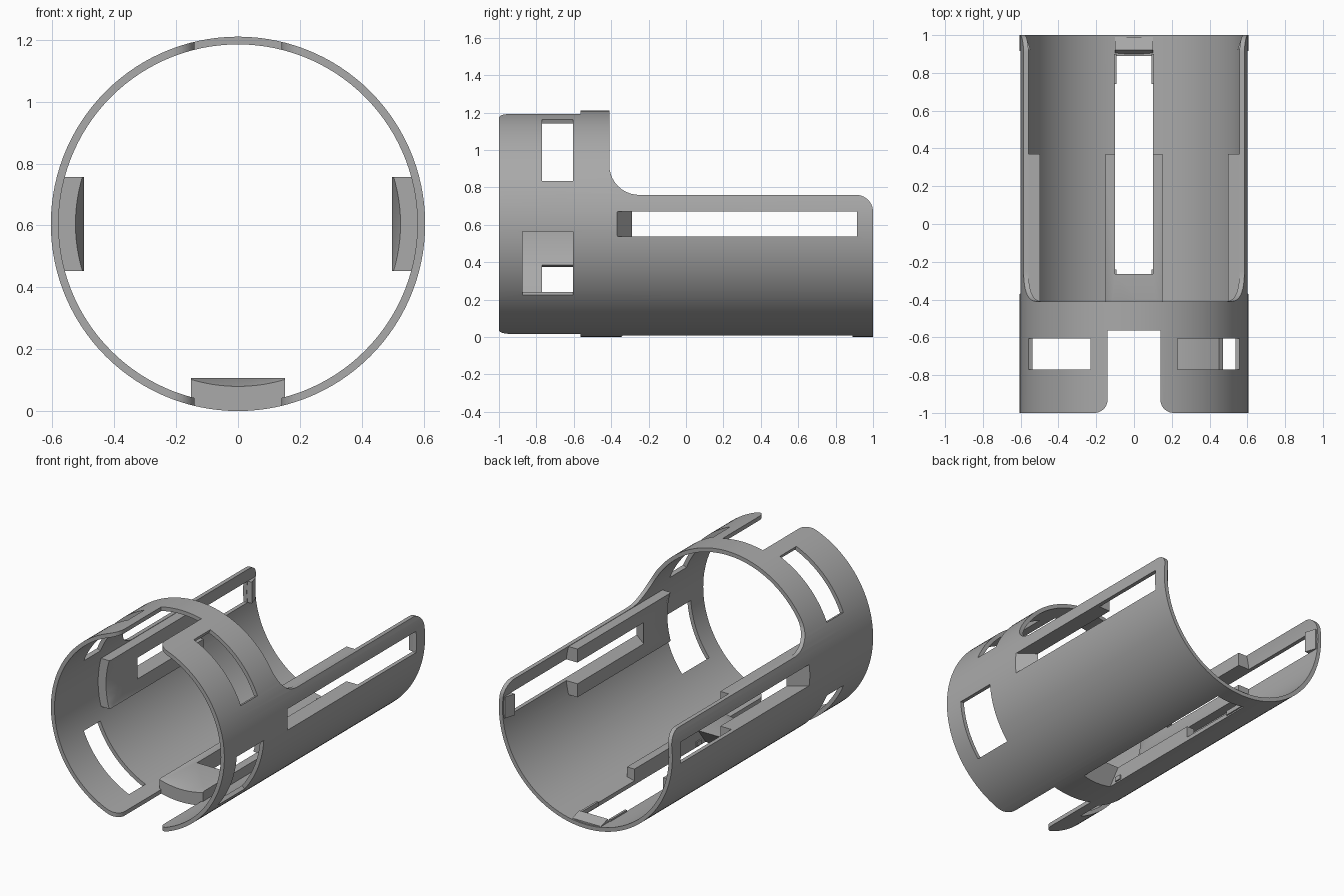
import bpy, bmesh
from math import sin, cos, pi, radians
from mathutils import Vector

if "Cube" in bpy.data.objects:
    bpy.data.objects.remove(bpy.data.objects["Cube"])

R, WALL = 0.605, 0.025
CENTRE = Vector((0, 0, R))

grey = bpy.data.materials.new("mid grey")
grey.use_nodes = True
grey.diffuse_color = (0.4, 0.4, 0.4, 1)
grey.node_tree.nodes["Principled BSDF"].inputs["Base Color"].default_value = (0.4, 0.4, 0.4, 1)


def prism(name, bottom, top):
    """Closed solid between two matching loops of points."""
    bm = bmesh.new()
    a = [bm.verts.new(p) for p in bottom]
    b = [bm.verts.new(p) for p in top]
    bm.faces.new(a)
    bm.faces.new(b[::-1])
    for i in range(len(a)):
        j = (i + 1) % len(a)
        bm.faces.new((a[i], b[i], b[j], a[j]))
    bmesh.ops.recalc_face_normals(bm, faces=bm.faces)
    mesh = bpy.data.meshes.new(name)
    bm.to_mesh(mesh)
    bm.free()
    mesh.materials.append(grey)
    ob = bpy.data.objects.new(name, mesh)
    bpy.context.collection.objects.link(ob)
    return ob


def cone(name, r0, r1, y0, y1, n=120):
    def ring(r, y):
        return [CENTRE + Vector((r * cos(2 * pi * i / n), y, r * sin(2 * pi * i / n)))
                for i in range(n)]
    return prism(name, ring(r0, y0), ring(r1, y1))


def sector(a0, a1, y0, y1):
    """Radial window cutter between two angles, in degrees from +x."""
    pts = [(r * cos(radians(a)), r * sin(radians(a)))
           for r, a in ((0.4, a0), (0.8, a0), (0.8, a1), (0.4, a1))]
    return prism("window_cutter", [(x, y0, R + z) for x, z in pts],
                 [(x, y1, R + z) for x, z in pts])


def radial(name, angle, profile, t0, t1):
    """Profile of (y, radius) points, extruded sideways on the wall at an angle."""
    c, s = cos(radians(angle)), sin(radians(angle))
    return prism(name, *[[CENTRE + Vector((r * c - t * s, y, r * s + t * c))
                          for y, r in profile] for t in (t0, t1)])


def boolean(ob, other, op="DIFFERENCE"):
    other.hide_render = True
    m = ob.modifiers.new("cut", "BOOLEAN")
    m.operation, m.solver, m.object = op, "EXACT", other
    bpy.context.view_layer.objects.active = ob
    bpy.ops.object.modifier_apply(modifier=m.name)
    bpy.data.objects.remove(other)


def arc(cx, cy, r, a0, a1, n=10):
    return [(cx + r * cos(radians(a0 + (a1 - a0) * i / n)),
             cy + r * sin(radians(a0 + (a1 - a0) * i / n))) for i in range(n + 1)]


# Tube wall
sleeve = cone("sleeve", R, R, -1, 1)
boolean(sleeve, cone("bore", R - WALL, R - WALL, -1.1, 1.1))

# Open upper half behind the ring, with rounded corners
side = ([(-0.41, 1.4)] + arc(-0.25, 0.92, 0.16, 180, 270)
        + arc(0.91, 0.67, 0.09, 90, 0) + [(1.1, 0.67), (1.1, 1.4)])
boolean(sleeve, prism("upper_cutter", [(-1, y, z) for y, z in side],
                      [(1, y, z) for y, z in side]))

# Front notches, top and bottom, with rounded mouths
half = [(0.14, -0.565)] + arc(0.21, -0.93, 0.07, 180, 270) + [(0.21, -1.1)]
notch = half + [(-x, y) for x, y in reversed(half)]
boolean(sleeve, prism("notch_cutter", [(x, y, -0.2) for x, y in notch],
                      [(x, y, 1.4) for x, y in notch]))

# Ring windows
for a in (45, 135, 225):
    boolean(sleeve, sector(a - 22.6, a + 22.6, -0.77, -0.605))
boolean(sleeve, sector(-39, -3.8, -0.875, -0.605))

# Rail frames, slots and end wedges: angle, slot half width, slot start and end
for angle, w, y0, y1 in ((0, 0.067, -0.37, 0.915), (180, 0.067, -0.37, 0.915),
                         (270, 0.1, -0.345, 0.89)):
    frame = radial("rail_frame", angle,
                   [(-0.565, 0.498), (0.37, 0.498), (0.37, 0.7), (-0.565, 0.7)], -0.152, 0.152)
    boolean(frame, cone("outer_limit", 0.593, 0.593, -0.8, 0.8), "INTERSECT")
    boolean(frame, cone("ramp_cutter", 0.53, 0.49, -0.58, -0.45))
    boolean(sleeve, frame, "UNION")
    ramp = y0 + 0.08
    boolean(sleeve, radial("slot_cutter", angle,
                           [(ramp, 0.4), (ramp, 0.498), (y0, R), (y0 - 0.034, 0.65),
                            (y1, 0.65), (y1, 0.4)], -w, w))
    boolean(sleeve, radial("end_wedge", angle,
                           [(y1 + 0.001, 0.592), (0.922, 0.548), (0.99, 0.57), (0.99, 0.592)],
                           -w, w), "UNION")

# Thin lips on the edges of the bottom slot
for s in (-1, 1):
    for a, b in ((-0.285, -0.24), (0.74, 0.9)):
        boolean(sleeve, radial("slot_lip", 270,
                               [(a, 0.56), (b, 0.56), (b, 0.588), (a, 0.588)],
                               *sorted((s * 0.092, s * 0.106))), "UNION")

bpy.ops.object.select_all(action="DESELECT")
sleeve.select_set(True)
bpy.context.view_layer.objects.active = sleeve
bpy.ops.object.shade_smooth_by_angle(angle=radians(25))
